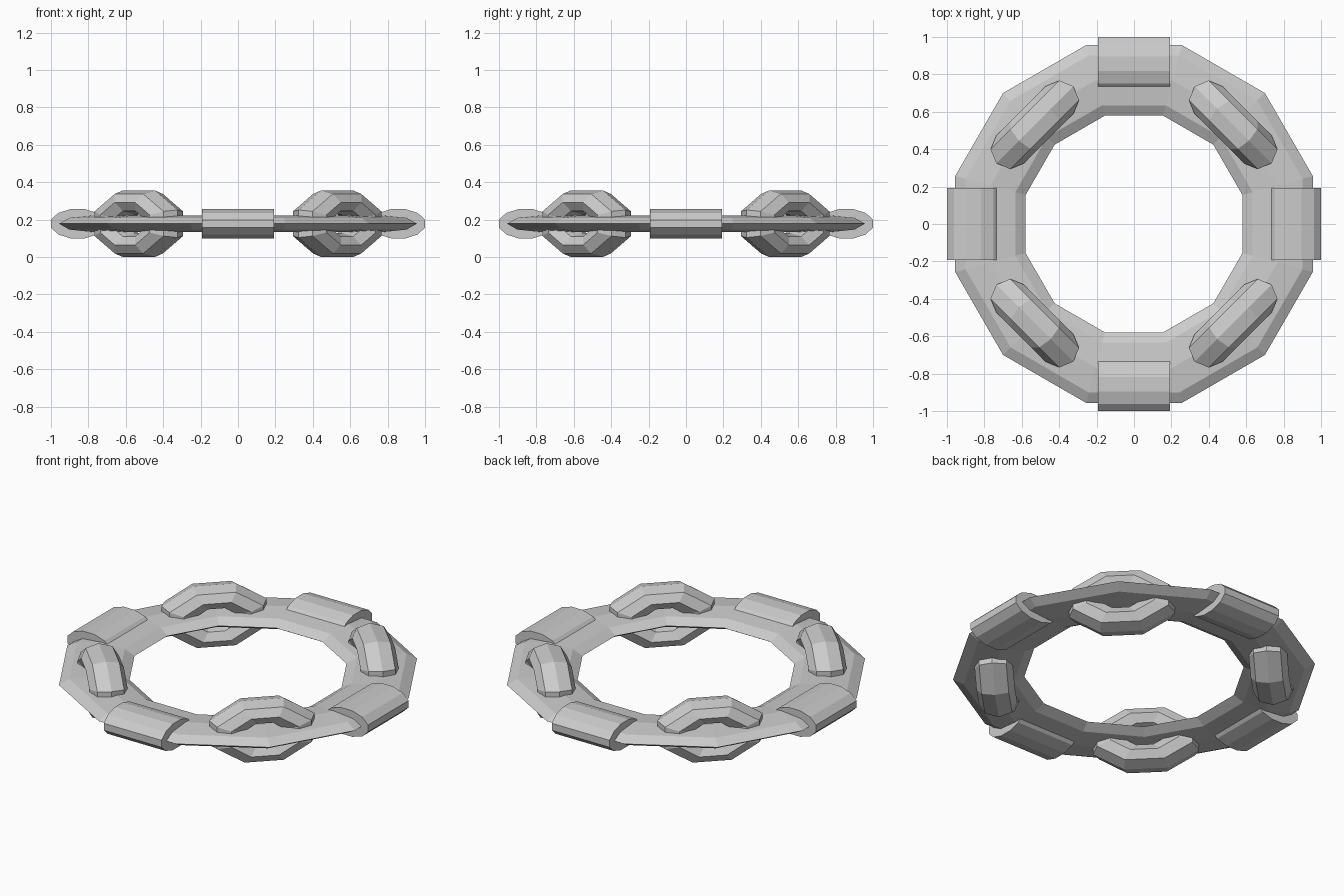
import bpy, bmesh, math
from mathutils import Matrix, Vector

if "Cube" in bpy.data.objects:
    bpy.data.objects.remove(bpy.data.objects["Cube"])

MID = 0.178  # height of the ring's centre plane

grey = bpy.data.materials.new("light_grey")
grey.use_nodes = True
colour = (0.6, 0.6, 0.6, 1)
grey.diffuse_color = colour
grey.node_tree.nodes["Principled BSDF"].inputs["Base Color"].default_value = colour


def finish(name, bm, matrix):
    bmesh.ops.transform(bm, matrix=matrix, verts=bm.verts)
    bmesh.ops.recalc_face_normals(bm, faces=bm.faces)
    mesh = bpy.data.meshes.new(name)
    bm.to_mesh(mesh)
    bm.free()
    mesh.materials.append(grey)
    obj = bpy.data.objects.new(name, mesh)
    bpy.context.collection.objects.link(obj)
    return obj


def torus(name, sides, major, minor, tube_height, matrix, tube_sides=8):
    """Faceted torus around z, with flats (not corners) on the axes."""
    bm = bmesh.new()
    loops = []
    for i in range(sides):
        a = math.tau * (i + 0.5) / sides
        loop = []
        for j in range(tube_sides):
            b = math.tau * j / tube_sides
            r = major + minor * math.cos(b)
            loop.append(bm.verts.new((r * math.cos(a), r * math.sin(a),
                                      tube_height * math.sin(b))))
        loops.append(loop)
    for i in range(sides):
        p, q = loops[i], loops[(i + 1) % sides]
        for j in range(tube_sides):
            k = (j + 1) % tube_sides
            bm.faces.new((p[j], q[j], q[k], p[k]))
    return finish(name, bm, matrix)


def cuff(name, angle):
    """Flattened twelve-sided sleeve lying along the ring."""
    bm = bmesh.new()
    bmesh.ops.create_cone(bm, cap_ends=True, segments=12, radius1=1, radius2=1, depth=0.385)
    turn = Matrix.Rotation(math.pi / 12, 4, 'Z')
    flatten = Matrix.Diagonal((0.148, 0.081, 1, 1))
    lay = Matrix.Rotation(math.pi / 2, 4, 'X')
    place = Matrix.Translation((0.857, 0, MID))
    return finish(name, bm, Matrix.Rotation(angle, 4, 'Z') @ place @ lay @ flatten @ turn)


# Main flat ring
torus("main_ring", 12, 0.795, 0.195, 0.045, Matrix.Translation((0, 0, MID)))

# Sleeves on the four sides
for i, side in enumerate(("left", "back", "right", "front")):
    cuff(side + "_cuff", i * math.pi / 2)

# Upright stretched links threaded around the ring at the diagonals
for i, corner in enumerate(("back_left", "back_right", "front_right", "front_left")):
    stand = Matrix.Rotation(math.pi / 2, 4, 'Y')
    stretch = Matrix.Diagonal((1, 0.315, 0.1925, 1))
    place = Matrix.Translation((0.75, 0, MID))
    swing = Matrix.Rotation(math.pi / 4 + i * math.pi / 2, 4, 'Z')
    torus(corner + "_link", 8, 0.64, 0.36, 0.105, swing @ place @ stretch @ stand)
